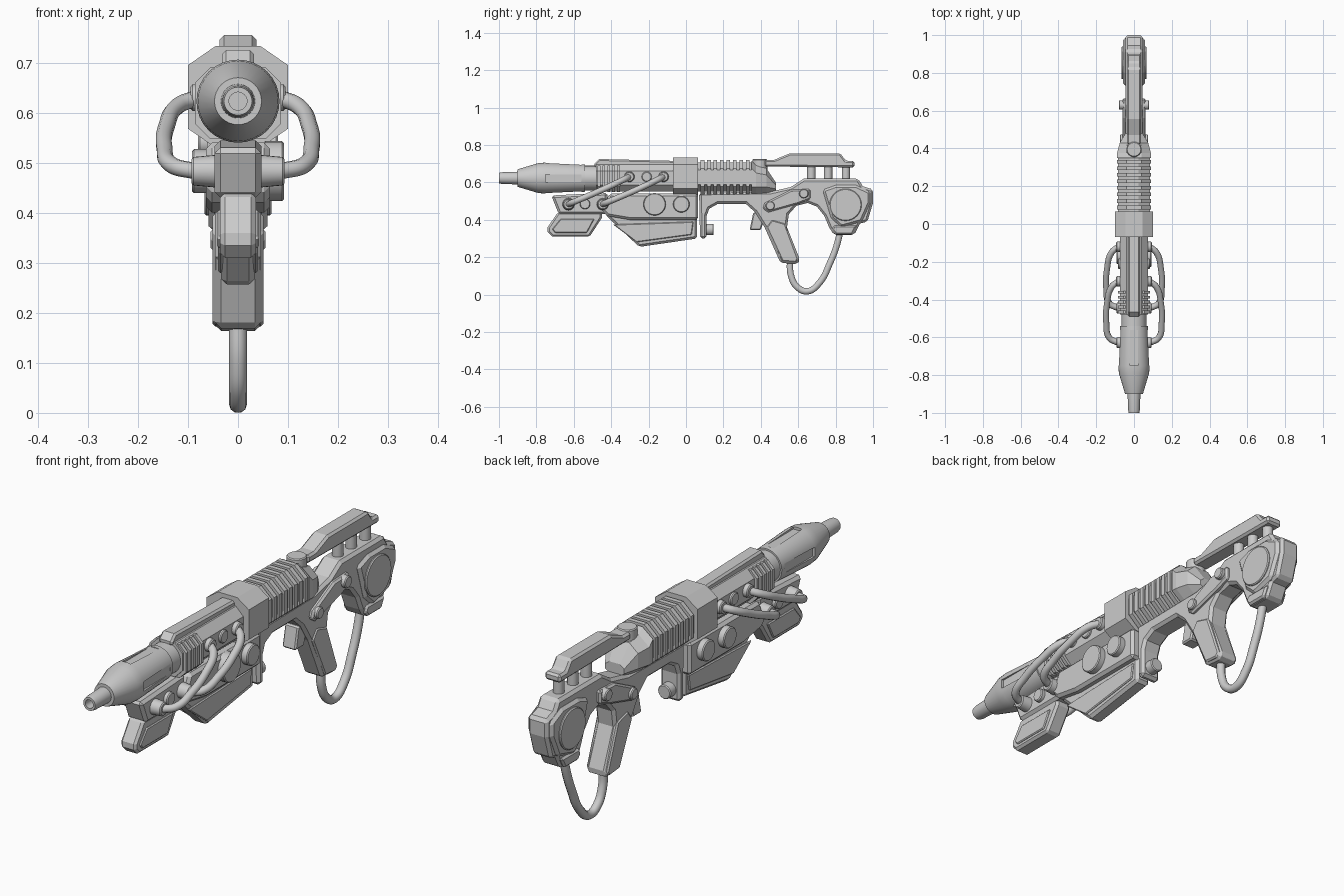
import bpy, bmesh, math
from mathutils import Matrix, Vector

if "Cube" in bpy.data.objects:
    bpy.data.objects.remove(bpy.data.objects["Cube"])


def finish(name, bm, bevel=0.0, smooth=False):
    bmesh.ops.recalc_face_normals(bm, faces=bm.faces)
    me = bpy.data.meshes.new(name)
    bm.to_mesh(me)
    bm.free()
    ob = bpy.data.objects.new(name, me)
    bpy.context.collection.objects.link(ob)
    if bevel:
        m = ob.modifiers.new("chamfer", 'BEVEL')
        m.width, m.segments, m.limit_method = bevel, 1, 'ANGLE'
        m.angle_limit = math.radians(50)
    if smooth:
        bpy.ops.object.select_all(action='DESELECT')
        ob.select_set(True)
        bpy.context.view_layer.objects.active = ob
        bpy.ops.object.shade_smooth_by_angle(angle=math.radians(35))
    return ob


def prism(name, pts, x0, x1, bevel=0.01):
    """Side profile (y, z) extruded from x0 to x1."""
    bm = bmesh.new()
    f = bm.faces.new([bm.verts.new((x0, y, z)) for y, z in pts])
    r = bmesh.ops.extrude_face_region(bm, geom=[f])
    vs = [v for v in r['geom'] if isinstance(v, bmesh.types.BMVert)]
    bmesh.ops.translate(bm, verts=vs, vec=(x1 - x0, 0, 0))
    return finish(name, bm, bevel)


def loft(name, sections, bevel=0.0):
    """Chamfered boxes (y, half width, z low, z high, chamfer x, chamfer z) joined along y."""
    bm = bmesh.new()
    rings = []
    for y, w, a, b, cx, cz in sections:
        ring = [(w, a + cz), (w, b - cz), (w - cx, b), (cx - w, b),
                (-w, b - cz), (-w, a + cz), (cx - w, a), (w - cx, a)]
        rings.append([bm.verts.new((x, y, z)) for x, z in ring])
    for r, s in zip(rings, rings[1:]):
        for i in range(8):
            bm.faces.new((r[i], r[i - 1], s[i - 1], s[i]))
    bm.faces.new(rings[0])
    bm.faces.new(rings[-1])
    return finish(name, bm, bevel)


def cylinder(name, a, b, r, r2=None, bevel=0.004, n=24):
    a, b = Vector(a), Vector(b)
    bm = bmesh.new()
    rot = (b - a).to_track_quat('Z', 'Y').to_matrix().to_4x4()
    bmesh.ops.create_cone(bm, cap_ends=True, segments=n, radius1=r, radius2=r2 or r,
                          depth=(b - a).length, matrix=Matrix.Translation((a + b) / 2) @ rot)
    return finish(name, bm, bevel, True)


def tube(name, pts, r):
    cu = bpy.data.curves.new(name, 'CURVE')
    cu.dimensions = '3D'
    cu.bevel_depth, cu.bevel_resolution, cu.resolution_u = r, 3, 8
    cu.use_fill_caps = True
    sp = cu.splines.new('BEZIER')
    sp.bezier_points.add(len(pts) - 1)
    for p, co in zip(sp.bezier_points, pts):
        p.co = co
        p.handle_left_type = p.handle_right_type = 'AUTO'
    ob = bpy.data.objects.new(name, cu)
    bpy.context.collection.objects.link(ob)
    bpy.ops.object.select_all(action='DESELECT')
    ob.select_set(True)
    bpy.context.view_layer.objects.active = ob
    bpy.ops.object.convert(target='MESH')


# Turned muzzle with hollow tip
BZ = 0.623
bm = bmesh.new()
prof = [(-0.93, 0), (-0.93, .018), (-1, .018), (-1, .028), (-.985, .031), (-.9, .034), (-.9, .047),
        (-.79, .08), (-.75, .083), (-.54, .073), (-.54, .066), (-.46, .066), (-.46, 0)]
vs = [bm.verts.new((0, y, BZ + r)) for y, r in prof]
es = [bm.edges.new(p) for p in zip(vs, vs[1:])]
bmesh.ops.spin(bm, geom=vs + es, cent=(0, 0, BZ), axis=(0, 1, 0), angle=2 * math.pi, steps=32)
bmesh.ops.remove_doubles(bm, verts=bm.verts, dist=1e-4)
muzzle = finish("muzzle", bm, 0, True)

# Four long shallow slots around the muzzle
bm = bmesh.new()
for k in range(4):
    bmesh.ops.create_cube(bm, size=1, matrix=Matrix.Translation((0, 0, BZ)) @ Matrix.Rotation(k * math.pi / 2, 4, 'Y')
                          @ Matrix.Translation((0, -.655, .096)) @ Matrix.Diagonal((.04, .19, .05, 1)))
cutter = finish("slot_cutter", bm)
cutter.hide_render = True
cutter.hide_set(True)
m = muzzle.modifiers.new("slots", 'BOOLEAN')
m.operation, m.object, m.solver = 'DIFFERENCE', cutter, 'EXACT'

# Barrel shroud, top rail and cooling fins
loft("barrel_shroud", [(-.48, .074, .55, .695, .035, .035), (-.06, .074, .55, .695, .035, .035)])
prism("top_rail", [(-.49, .68), (-.49, .70), (-.465, .725), (-.06, .715), (-.06, .68)], -.032, .032, .008)
for i in range(5):
    y = -.473 + i * .026
    loft(f"shroud_fin_{i}", [(y, .086, .548, .69, .03, .03), (y + .015, .086, .548, .69, .03, .03)])

# Central collar, ribbed receiver and tapered rear
loft("central_collar", [(-.07, .1, .53, .733, .055, .038), (.065, .1, .53, .733, .055, .038)])
loft("receiver_core", [(.06, .084, .55, .705, .06, .04), (.36, .084, .55, .705, .06, .04)])
for i in range(8):
    y = .078 + i * .0345
    loft(f"receiver_rib_{i}", [(y, .091, .533, .72, .05, .045), (y + .02, .091, .533, .72, .05, .045)])
loft("receiver_rear", [(.35, .09, .535, .715, .05, .04), (.375, .09, .535, .69, .05, .04),
                       (.43, .075, .54, .675, .04, .035), (.48, .045, .55, .60, .02, .015)])

# Lower body, front block, front foot and keel
prism("lower_body", [(-.45, .45), (-.41, .54), (.065, .54), (.065, .40), (-.30, .40), (-.42, .42)], -.064, .064, .012)
prism("front_block", [(-.72, .53), (-.42, .545), (-.42, .43), (-.68, .43), (-.70, .48)], -.047, .047, .012)
prism("front_foot", [(-.685, .44), (-.45, .44), (-.45, .41), (-.515, .31), (-.715, .31), (-.74, .335), (-.74, .36)],
      -.036, .036, .01)
prism("keel", [(-.435, .43), (-.25, .255), (.06, .30), (.06, .43)], -.034, .034, .012)

# Thumbhole frame: trigger arch, grip and stock in one profile
prism("frame", [(.07, .545), (.45, .55), (.56, .575), (.63, .62), (.92, .62), (.945, .58), (1, .562), (1, .49),
                (.97, .39), (.93, .38), (.90, .32), (.79, .32), (.765, .36), (.74, .42), (.70, .47), (.65, .49),
                (.59, .475), (.55, .43), (.54, .36), (.61, .185), (.595, .163), (.505, .17), (.42, .36),
                (.37, .44), (.32, .485), (.17, .485), (.125, .46), (.11, .42), (.11, .30), (.075, .30)],
      -.046, .046, .012)
prism("grip_shell", [(.46, .40), (.53, .38), (.60, .19), (.585, .172), (.515, .178), (.43, .36)], -.051, .051, .006)
prism("stock_shell", [(.73, .56), (.80, .585), (.91, .585), (.985, .55), (.985, .49), (.94, .39), (.83, .36),
                      (.775, .41)], -.059, .059, .012)
prism("stock_toe", [(.79, .37), (.78, .345), (.80, .322), (.89, .322), (.915, .37)], -.055, .055, .008)
prism("trigger", [(.34, .345), (.40, .345), (.43, .44), (.36, .44)], -.032, .032, .006)
cylinder("pivot_knob", (0, .10, .348), (0, .148, .348), .03)

# Cheek rest on posts with adjusting knob
prism("cheek_rest", [(.42, .685), (.90, .68), (.90, .715), (.855, .715), (.825, .755), (.555, .755), (.47, .72),
                     (.42, .72)], -.037, .037, .009)
cylinder("rest_knob", (0, .395, .65), (0, .395, .724), .04)
for i, y in enumerate((.67, .76, .855)):
    cylinder(f"rest_post_{i}", (0, y, .60), (0, y, .69), .022)

# Parts repeated on both sides
for s, side in ((1, "right"), (-1, "left")):
    prism(f"keel_panel_{side}", [(-.39, .375), (-.265, .28), (.03, .32), (.04, .39)], s * .03, s * .04, .004)
    prism(f"foot_panel_{side}", [(-.67, .405), (-.49, .405), (-.53, .33), (-.70, .33), (-.715, .35)],
          s * .03, s * .042, .004)
    cylinder(f"stock_disc_{side}", (s * .04, .853, .48), (s * .067, .853, .48), .086, n=32)
    for y, r in ((-.168, .06 if s > 0 else .044), (-.025, .044)):
        cylinder(f"body_disc_{side}_{r}_{y}", (s * .05, y, .483), (s * .092, y, .483), r)
    # Selector lever
    prism(f"lever_{side}", [(.41, .46), (.42, .49), (.56, .56), (.665, .565), (.665, .51), (.60, .485), (.44, .44)],
          s * .03, s * .062, .008)
    cylinder(f"lever_cap_{side}", (s * .05, .63, .54), (s * .08, .63, .54), .025)
    cylinder(f"lever_pivot_{side}", (s * .05, .45, .475), (s * .075, .45, .475), .024)
    # Hose sockets and hoses
    cylinder(f"shroud_button_{side}", (s * .05, -.21, .63), (s * .085, -.21, .63), .027)
    cylinder(f"block_button_{side}", (s * .03, -.54, .485), (s * .065, -.54, .485), .028)
    for i, y in enumerate((-.12, -.303)):
        e = y - .325
        cylinder(f"upper_socket_{side}_{i}", (s * .05, y, .63), (s * .095, y, .63), .03, .026)
        cylinder(f"lower_socket_{side}_{i}", (s * .03, e, .483), (s * .093, e, .483), .034, .028)
        tube(f"hose_{side}_{i}", [(s * .08, y, .63), (s * .118, y - .03, .615), (s * .143, y - .12, .572),
                                  (s * .147, y - .215, .53), (s * .13, y - .30, .494), (s * .085, e, .483)], .0165)

# Hanging sling loop
tube("sling_loop", [(0, .555, .19), (0, .562, .10), (0, .595, .04), (0, .65, .018), (0, .715, .065),
                    (0, .77, .17), (0, .805, .26), (0, .825, .34)], .018)
